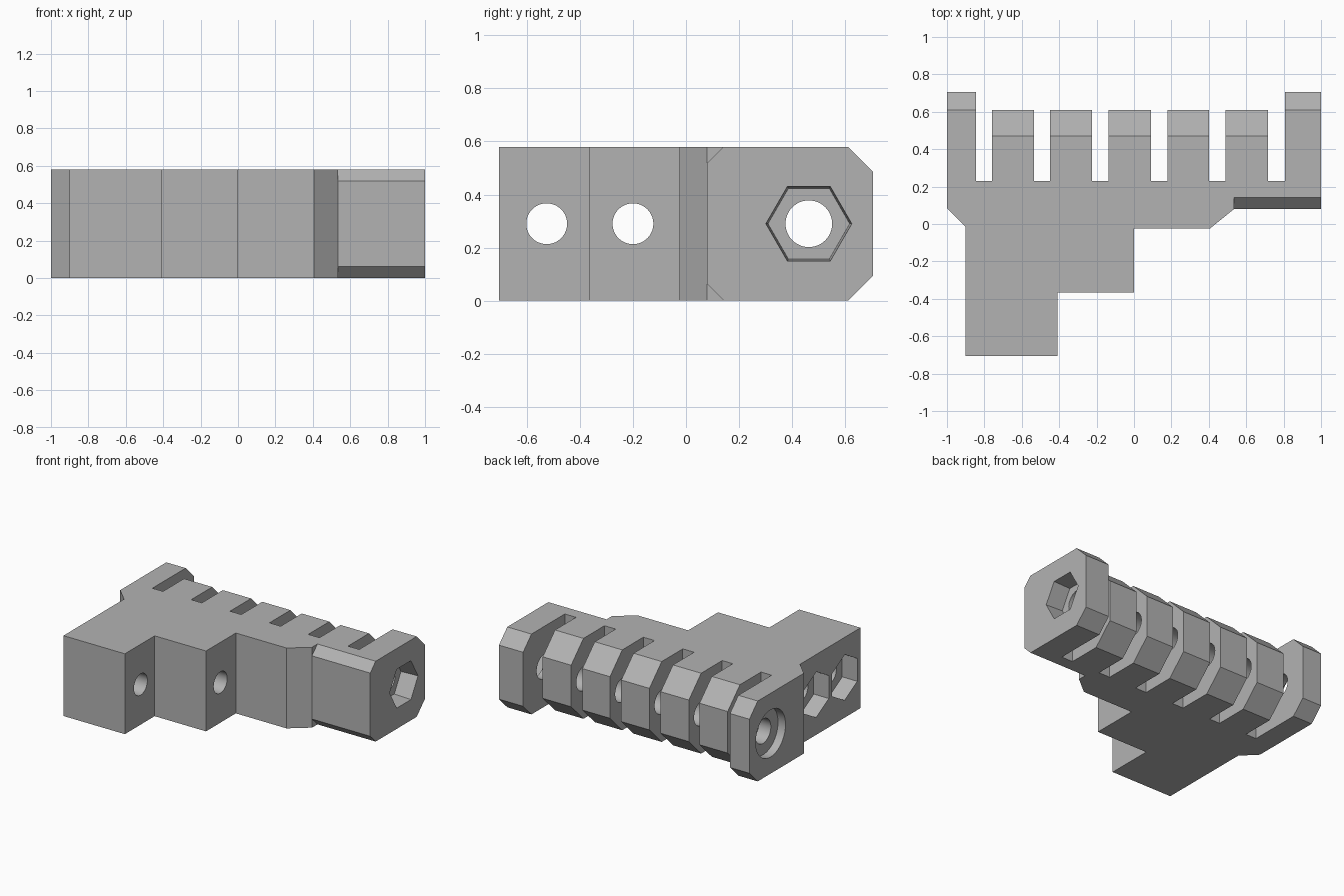
import bpy
import bmesh
from math import cos, sin, pi, radians
from mathutils import Vector

if "Cube" in bpy.data.objects:
    bpy.data.objects.remove(bpy.data.objects["Cube"])

HEIGHT = 0.58
MID = HEIGHT / 2

grey = bpy.data.materials.new("plain grey")
grey.use_nodes = True
GREY = (0.45, 0.45, 0.45, 1)
grey.diffuse_color = GREY
grey.node_tree.nodes["Principled BSDF"].inputs["Base Color"].default_value = GREY


def prism(name, points, along, taper=1.0):
    """Extrude a closed outline, optionally shrinking the far end."""
    bm = bmesh.new()
    face = bm.faces.new([bm.verts.new(p) for p in points])
    far = bmesh.ops.extrude_face_region(bm, geom=[face])["geom"]
    far = [v for v in far if isinstance(v, bmesh.types.BMVert)]
    centre = sum((v.co for v in far), Vector()) / len(far)
    for v in far:
        v.co = centre + (v.co - centre) * taper + Vector(along)
    bmesh.ops.recalc_face_normals(bm, faces=bm.faces)
    mesh = bpy.data.meshes.new(name)
    bm.to_mesh(mesh)
    bm.free()
    mesh.materials.append(grey)
    obj = bpy.data.objects.new(name, mesh)
    bpy.context.collection.objects.link(obj)
    return obj


def bore(x0, x1, y, radius, sides=48, turn=0.0, taper=1.0):
    """Cutter running along x at mid height."""
    ring = [2 * pi * i / sides + turn for i in range(sides)]
    points = [(x0, y + radius * cos(a), MID + radius * sin(a)) for a in ring]
    return prism("bore_cutter", points, (x1 - x0, 0, 0), taper)


def wedges(x0, x1, edge, size, out):
    """Pair of cutters chamfering the top and bottom of a long edge."""
    e = 0.05
    for z, up in ((HEIGHT, 1), (0, -1)):
        points = [(x0, edge + out * e, z - up * (size + e)),
                  (x0, edge - out * (size + e), z + up * e),
                  (x0, edge + out * e, z + up * e)]
        yield prism("chamfer_cutter", points, (x1 - x0, 0, 0))


# Plan outline: stepped lug and front edge, then the comb of teeth at the back
outline = [(-1, 0.085), (-0.9, -0.015), (-0.9, -0.705), (-0.41, -0.705),
           (-0.41, -0.365), (0, -0.365), (0, -0.025), (0.405, -0.025),
           (0.535, 0.08), (1, 0.08), (1, 0.705)]
ROOT, TOOTH, END = 0.23, 0.61, 0.705
slots = [(-0.845, -0.76), (-0.535, -0.45), (-0.225, -0.135),
         (0.09, 0.18), (0.4, 0.49), (0.717, 0.807)]
for i, (left, right) in reversed(list(enumerate(slots))):
    outline += [(right, END if i == len(slots) - 1 else TOOTH), (right, ROOT),
                (left, ROOT), (left, END if i == 0 else TOOTH)]
outline.append((-1, END))
body = prism("clamp_body", [(x, y, 0) for x, y in outline], (0, 0, HEIGHT))

# Chamfers on the end blocks, the teeth and the front of the nut block
cutters = [*wedges(-1.1, -0.8, END, 0.095, 1),
           *wedges(0.76, 1.1, END, 0.095, 1),
           *wedges(-0.8, 0.76, TOOTH, 0.14, 1),
           *wedges(0.535, 1.1, 0.08, 0.062, -1)]

# Long bolt hole with a round head recess and a hexagonal nut recess
cutters += [bore(-1.1, 1.1, 0.463, 0.088),
            bore(-1.1, -0.94, 0.463, 0.17),
            bore(1.001, 0.87, 0.463, 0.162, sides=6, taper=0.95)]

# Two lug holes, each with a nut recess on the outer side
for y, end in ((-0.525, -0.3), (-0.2, 0.1)):
    cutters += [bore(-1.1, end, y, 0.077),
                bore(-1.1, -0.78, y, 0.165, sides=6, turn=pi / 6)]

bpy.context.view_layer.objects.active = body
for cutter in cutters:
    cutter.hide_render = True
    mod = body.modifiers.new("cut", "BOOLEAN")
    mod.operation = "DIFFERENCE"
    mod.solver = "EXACT"
    mod.object = cutter
    bpy.ops.object.modifier_apply(modifier=mod.name)
    bpy.data.objects.remove(cutter)

# Smooth bores, crisp edges
bpy.ops.object.select_all(action="DESELECT")
body.select_set(True)
bpy.ops.object.shade_smooth_by_angle(angle=radians(30))
